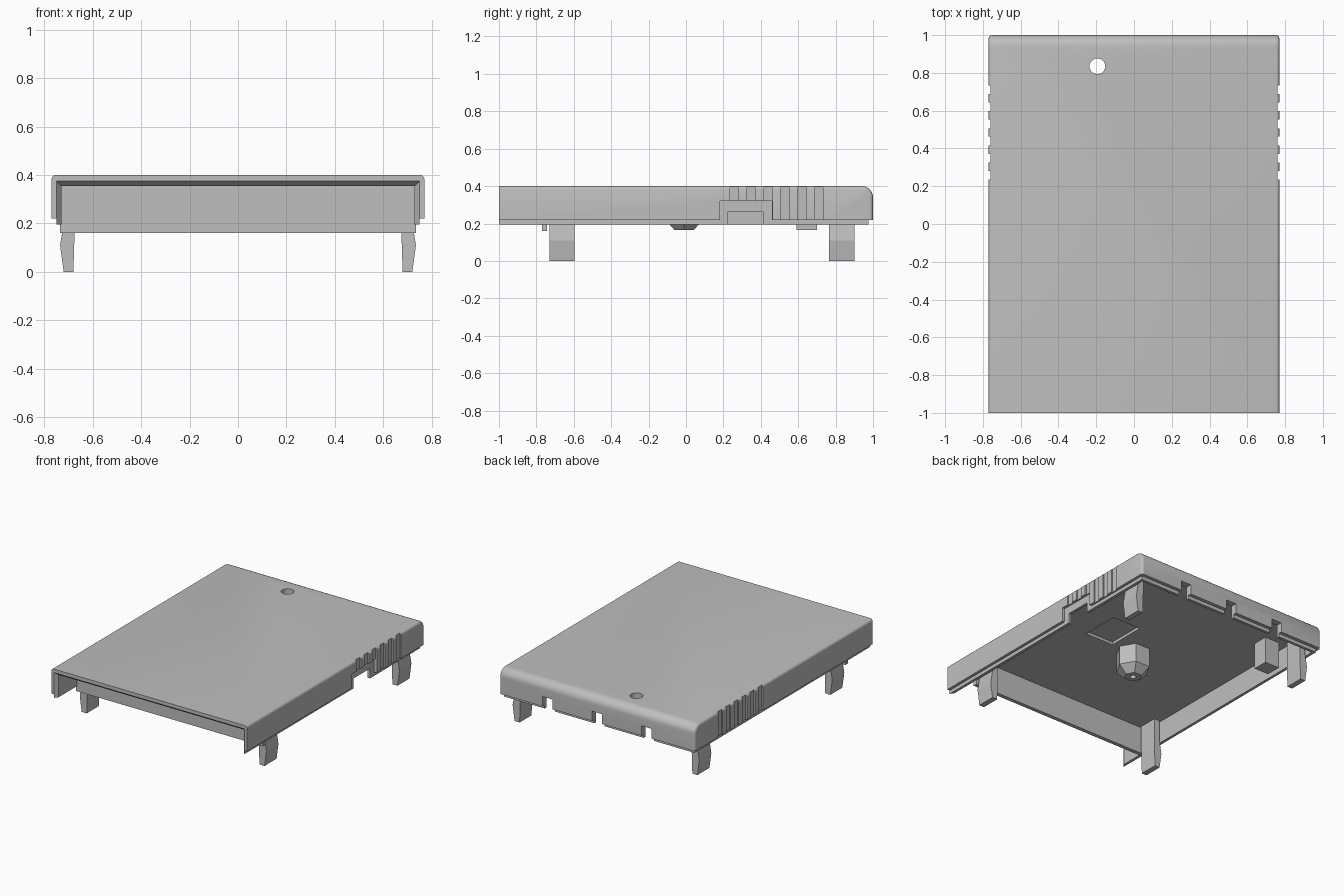
import bpy, bmesh, math

cube = bpy.data.objects.get("Cube")
if cube:
    bpy.data.objects.remove(cube, do_unlink=True)

grey = bpy.data.materials.new("plastic grey")
grey.use_nodes = True
GREY = (0.52, 0.52, 0.52, 1)
grey.diffuse_color = GREY
grey.node_tree.nodes["Principled BSDF"].inputs["Base Color"].default_value = GREY


def finish(name, bm):
    bmesh.ops.recalc_face_normals(bm, faces=bm.faces[:])
    mesh = bpy.data.meshes.new(name)
    bm.to_mesh(mesh)
    bm.free()
    mesh.materials.append(grey)
    obj = bpy.data.objects.new(name, mesh)
    bpy.context.collection.objects.link(obj)
    return obj


def loft(name, rings):
    """Solid through matching point rings, capped at both ends."""
    bm = bmesh.new()
    loops = [[bm.verts.new(p) for p in ring] for ring in rings]
    n = len(loops[0])
    for a, b in zip(loops, loops[1:]):
        for i in range(n):
            j = (i + 1) % n
            bm.faces.new((a[i], a[j], b[j], b[i]))
    bm.faces.new(loops[0])
    bm.faces.new(loops[-1])
    return finish(name, bm)


def box(name, x, y, z):
    return loft(name, [[(x[0], y[0], h), (x[1], y[0], h), (x[1], y[1], h), (x[0], y[1], h)] for h in z])


def ring(cx, cy, z, r, n):
    return [(cx + r * math.cos(math.tau * i / n), cy + r * math.sin(math.tau * i / n), z) for i in range(n)]


def activate(obj):
    bpy.ops.object.select_all(action='DESELECT')
    obj.select_set(True)
    bpy.context.view_layer.objects.active = obj


def cut(target, cutter):
    mod = target.modifiers.new("cut", 'BOOLEAN')
    mod.operation = 'DIFFERENCE'
    mod.solver = 'EXACT'
    mod.object = cutter
    activate(target)
    bpy.ops.object.modifier_apply(modifier=mod.name)
    bpy.data.objects.remove(cutter, do_unlink=True)


# Lid body: side profile with a rounded back edge, extruded across
W, TOP, LOW, R = 0.77, 0.40, 0.195, 0.06
profile = [(-1, LOW), (1, LOW)]
for i in range(9):
    a = math.pi / 2 * i / 8
    profile.append((1 - R + R * math.cos(a), TOP - R + R * math.sin(a)))
profile.append((-1, TOP))
lid = loft("lid_shell", [[(x, y, z) for y, z in profile] for x in (-W, W)])

# Small rounding along the side and back rim
bm = bmesh.new()
bm.from_mesh(lid.data)


def is_rim(e):
    a, b = (v.co for v in e.verts)
    return (a.x * b.x > 0 and max(a.y, b.y) > -0.99
            and max(a.z, b.z) > LOW + 0.01)


bmesh.ops.bevel(bm, geom=[e for e in bm.edges if is_rim(e)], offset=0.018,
                segments=3, profile=0.5, affect='EDGES', clamp_overlap=True)
bmesh.ops.recalc_face_normals(bm, faces=bm.faces[:])
bm.to_mesh(lid.data)
bm.free()

# Hollow inside, open at the front with a flared mouth
cut(lid, box("cavity", (-0.73, 0.73), (-1.1, 0.955), (0, 0.355)))
mouth = []
for y, grow in ((-1.01, 0.028), (-0.975, 0)):
    x, z = 0.73 + grow, 0.355 + grow
    mouth.append([(-x, y, 0.1), (x, y, 0.1), (x, y, z), (-x, y, z)])
cut(lid, loft("mouth", mouth))

# Step that leaves a thin tongue below the outer wall
for s in (-1, 1):
    cut(lid, box("side_step", sorted((s * 0.75, s * 0.9)), (-1.1, 1.1), (0.1, 0.22)))
cut(lid, box("back_step", (-0.9, 0.9), (0.975, 1.1), (0.1, 0.22)))

# Grip grooves on both sides
for s in (-1, 1):
    for i in range(6):
        y = 0.235 + 0.0905 * i
        cut(lid, box("groove", sorted((s * 0.76, s * 0.9)), (y, y + 0.046), (0.1, 0.5)))

# Port opening on the left side, stepped through the wall
cut(lid, box("port_outer", (0.75, 0.9), (0.182, 0.46), (0.1, 0.32)))
cut(lid, box("port_inner", (0.7, 0.9), (0.225, 0.413), (0.1, 0.265)))

# Notches in the back wall
for x in (-0.39, 0, 0.39):
    cut(lid, box("notch", (x - 0.04, x + 0.04), (0.9, 1.1), (0.1, 0.29)))

# Round hole in the top and shallow recess in the ceiling
cut(lid, loft("hole", [ring(-0.194, 0.835, z, 0.042, 32) for z in (0.3, 0.5)]))
cut(lid, box("recess", (0.165, 0.39), (-0.025, 0.255), (0.3, 0.375)))
activate(lid)
bpy.ops.object.shade_smooth_by_angle(angle=math.radians(35))

# Inner front wall
box("front_wall", (-0.735, 0.735), (-0.77, -0.742), (0.16, 0.365))

# Snap legs
LEG = [(0.68, 0), (0.72, 0), (0.735, 0.11), (0.72, 0.2), (0.72, 0.365), (0.675, 0.365), (0.675, 0.16)]
for side, s in (("left", 1), ("right", -1)):
    for end, ys in (("front", (-0.73, -0.595)), ("back", (0.765, 0.9))):
        loft(f"{end}_{side}_leg", [[(s * x, y, z) for x, z in LEG] for y in ys])

# Six-sided post with a tapered tip and a pin hole
post = loft("centre_post", [ring(0, -0.01, z, r, 6)
                            for z, r in ((0.165, 0.06), (0.22, 0.115), (0.365, 0.115))])
cut(post, loft("pin_hole", [ring(0, -0.01, z, 0.02, 16) for z in (0.1, 0.25)]))

# Support block
box("support_block", (-0.66, -0.545), (0.59, 0.70), (0.165, 0.365))
